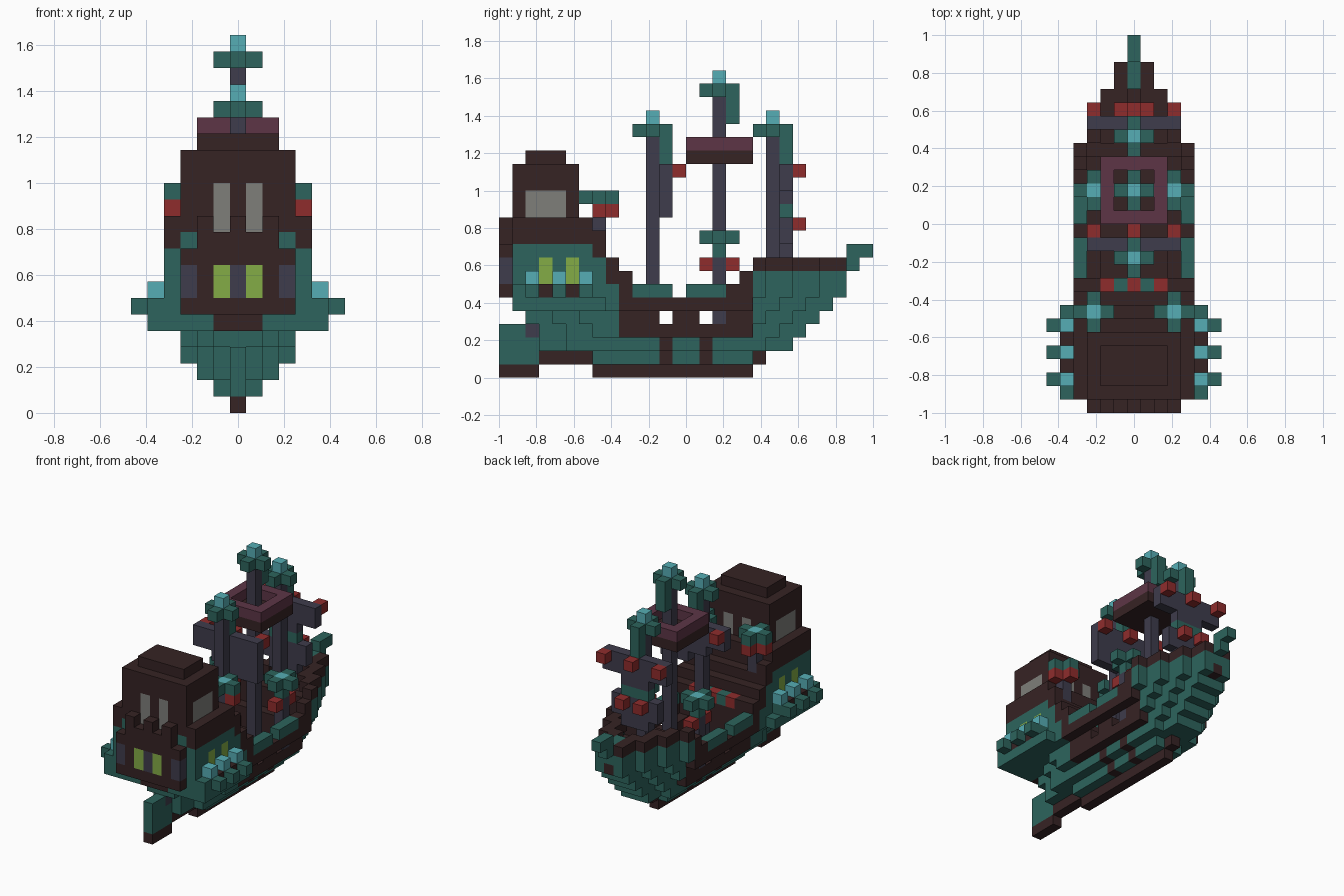
import bpy
from mathutils import Vector

cube = bpy.data.objects.get("Cube")
if cube:
    bpy.data.objects.remove(cube, do_unlink=True)

UNIT = 1 / 14


def linear(c):
    c /= 255
    return c / 12.92 if c <= 0.04045 else ((c + 0.055) / 1.055) ** 2.4


def material(name, *rgb):
    m = bpy.data.materials.new(name)
    m.use_nodes = True
    col = (*[linear(c) for c in rgb], 1)
    m.diffuse_color = col
    node = m.node_tree.nodes["Principled BSDF"]
    node.inputs["Base Color"].default_value = col
    node.inputs["Roughness"].default_value = 0.9
    return m


MATS = {
    "teal": material("teal_wood", 45, 100, 93),
    "dark": material("dark_wood", 54, 35, 36),
    "cyan": material("cyan_cap", 86, 174, 181),
    "red": material("red_lantern", 143, 44, 44),
    "slate": material("slate_timber", 62, 60, 76),
    "plum": material("plum_trim", 93, 53, 70),
    "green": material("green_window", 132, 172, 70),
    "grey": material("grey_window", 126, 126, 122),
}
blocks = {}


def span(r):
    return (r,) if isinstance(r, int) else range(r[0], r[1] + 1)


def fill(part, col, xs, ys, zs):
    """Fill an inclusive range of blocks."""
    for i in span(xs):
        for j in span(ys):
            for k in span(zs):
                blocks[i, j, k] = (part, col)


def pair(part, col, xs, ys, zs):
    """Fill a range on both sides of the ship."""
    for i in span(xs):
        for s in (-1, 1):
            fill(part, col, s * i, ys, zs)


def wide(part, col, half, ys, zs):
    fill(part, col, (-half, half), ys, zs)


def clear(half, ys, zs):
    for i in range(-half, half + 1):
        for j in span(ys):
            for k in span(zs):
                blocks.pop((i, j, k), None)


# Keel and rudder
fill("keel", "dark", 0, (7, 18), 0)
fill("keel", "dark", 0, (3, 19), 1)
fill("rudder", "dark", 0, (0, 2), 0)
fill("rudder", "teal", 0, (0, 2), (1, 3))
fill("rudder", "slate", 0, 2, 3)

# Hull layers, tapered to the bow and stern
BEAM = [0, 1, 2, 3, 3, 4, 4, 4]
STERN = [7, 7, 3, 3, 2, 1, 1, 1]
BOW = [18, 18, 21, 22, 23, 24, 25, 25]
for k in range(1, 8):
    for j in range(STERN[k], BOW[k] + 1):
        if k > 5 and 9 < j < 19:
            continue
        half = min(BEAM[k], (BOW[k] - j) // 2 + 1)
        if k < 5:
            half = min(half, (j - STERN[k]) // 2 + 1)
        wide("hull", "teal", half, j, k)
wide("hull", "dark", 3, (9, 18), 3)
wide("hull", "dark", 3, (9, 18), 4)
wide("hull", "dark", 4, (9, 18), 5)
clear(2, (10, 17), 4)
clear(3, (10, 17), 5)
for j in (12, 15):
    wide("hull_ribs", "dark", 1, j, 1)
    wide("hull_ribs", "dark", 2, j, 2)
    clear(4, j, 4)

# Midship railing and the steps at either end
pair("railing", "teal", 4, (10, 12), 6)
pair("railing", "teal", 4, (14, 16), 6)
pair("railing", "dark", 4, (17, 18), 6)
pair("railing", "dark", 4, 18, 7)
wide("bow_step", "dark", 3, 18, 5)

# Bow deck, rim and bowsprit
for j in range(19, 26):
    half = (25 - j) // 2 + 1
    wide("bow_deck", "dark", half - 1, j, 6)
    if j < 25:
        clear(half - 1, j, 7)
    pair("bow_rim", "dark", half, j, 8)
    if j % 2 == 0 and j > 19:
        pair("bow_rim", "dark", half - 1, j + 1, 8)
wide("bow_deck", "dark", 3, 19, (6, 7))
fill("bowsprit", "teal", 0, (24, 26), 8)
fill("bowsprit", "teal", 0, (26, 27), 9)

# Sterncastle walls
wide("sterncastle", "teal", 5, (1, 7), 5)
wide("sterncastle", "teal", 4, (1, 8), 6)
wide("sterncastle", "teal", 4, (1, 7), (7, 8))
wide("sterncastle", "teal", 4, (1, 6), 9)
wide("sterncastle", "dark", 1, 1, 5)
wide("stern_steps", "dark", 4, 9, 6)
wide("stern_steps", "dark", 4, 8, (7, 8))
pair("stern_steps", "dark", (3, 4), 9, 7)
wide("stern_steps", "dark", 4, 7, 9)
wide("upper_deck", "dark", 4, (1, 6), (10, 11))
pair("upper_deck", "dark", 4, 7, 10)
pair("upper_deck", "teal", 3, 1, 10)

# Stern face with battlements and windows
wide("stern_face", "dark", 3, 0, (6, 9))
wide("stern_face", "dark", 2, 0, 10)
for i in (-2, 0, 2):
    fill("stern_face", "dark", i, 0, 11)
pair("stern_face", "slate", 3, 0, (7, 8))
fill("stern_face", "slate", 0, 0, (7, 8))
pair("stern_face", "green", 1, 0, (7, 8))
for j in (3, 5):
    pair("side_windows", "green", 4, j, (7, 8))

# Cabin and roof
wide("cabin", "dark", 3, (1, 5), (12, 15))
wide("cabin_roof", "dark", 2, (2, 4), 16)
pair("cabin_windows", "grey", 3, (2, 4), (12, 13))
pair("cabin_windows", "grey", 1, 1, (11, 13))
pair("cabin_windows", "grey", 1, 5, (12, 13))

# Side pods
pair("side_ledge", "teal", 5, 1, 6)
for j in (2, 4, 6):
    pair("side_pods", "teal", (5, 6), j, 6)
    pair("side_pods", "cyan", 5, j, 7)
for j in (3, 5):
    pair("side_ledge", "dark", 5, j, 6)


def cross(part, x, y, z):
    fill(part, "teal", (x - 1, x + 1), y, z)
    fill(part, "teal", x, (y - 1, y + 1), z)


# Lantern trees at the stern and amidships
for s in (-3, 3):
    out = 4 if s > 0 else -4
    fill("stern_trees", "slate", s, 7, (10, 12))
    cross("stern_trees", s, 7, 13)
    fill("stern_trees", "cyan", s, 7, 13)
    fill("stern_trees", "red", out, 7, 12)
    fill("stern_trees", "red", s, 8, 12)
    fill("deck_trees", "slate", s, 16, (4, 8))
    fill("deck_trees", "teal", s, 16, 9)
    cross("deck_trees", s, 16, 10)
    fill("deck_trees", "cyan", s, 16, 10)
    for j in (15, 17):
        fill("deck_trees", "red", s, j, 8)

# Row of lanterns by the steps
for i in range(-2, 3):
    fill("step_lanterns", "teal" if i % 2 else "red", i, 9, 7)


def mast(part, y, base, top):
    """Post with a leafy cross, a cap and a trailing pennant."""
    fill(part, "slate", 0, y, (base, top - 1))
    cross(part, 0, y, top)
    fill(part, "cyan", 0, y, top + 1)
    fill(part, "teal", 0, y + 1, (top - 2, top - 1))


# Masts and crow's nest
wide("crows_nest", "dark", 2, (14, 18), 16)
wide("crows_nest", "plum", 2, (14, 18), 17)
clear(1, (15, 17), 17)
mast("aft_mast", 11, 4, 18)
mast("main_mast", 16, 4, 21)
mast("fore_mast", 20, 7, 18)

# Yards, sails and their lanterns
wide("aft_sail", "slate", 3, 12, (14, 15))
fill("aft_sail", "slate", (-1, 3), 12, 13)
fill("aft_sail", "slate", (1, 3), 12, 12)
wide("fore_sail", "slate", 3, 21, (14, 15))
wide("fore_sail", "slate", 1, 21, 13)
wide("fore_sail", "teal", 1, 21, 12)
wide("fore_sail", "slate", 2, 21, (10, 11))
wide("fore_sail", "slate", 1, 21, 9)
for i in (-3, 0, 3):
    fill("yard_lanterns", "red", i, 13, 15)
    fill("yard_lanterns", "red", i, 22, 15)
pair("yard_lanterns", "red", 1, 22, 11)


def build(part):
    """Mesh only the outer faces of one part's blocks."""
    verts, faces, slots, names = {}, [], [], []
    for cell, (owner, col) in blocks.items():
        if owner != part:
            continue
        if col not in names:
            names.append(col)
        for axis in range(3):
            for side in (0, 1):
                near = list(cell)
                near[axis] += 2 * side - 1
                if tuple(near) in blocks:
                    continue
                u, w = (axis + 1) % 3, (axis + 2) % 3
                face = []
                for a, b in ((0, 0), (1, 0), (1, 1), (0, 1)):
                    p = list(cell)
                    p[axis] += side
                    p[u] += a
                    p[w] += b
                    face.append(verts.setdefault(tuple(p), len(verts)))
                faces.append(face if side else face[::-1])
                slots.append(names.index(col))
    points = [(Vector(p) - Vector((0.5, 14, 0))) * UNIT for p in verts]
    mesh = bpy.data.meshes.new(part)
    mesh.from_pydata(points, [], faces)
    for n in names:
        mesh.materials.append(MATS[n])
    for poly, slot in zip(mesh.polygons, slots):
        poly.material_index = slot
    mesh.update()
    bpy.context.collection.objects.link(bpy.data.objects.new(part, mesh))


for part in sorted({owner for owner, _ in blocks.values()}):
    build(part)
